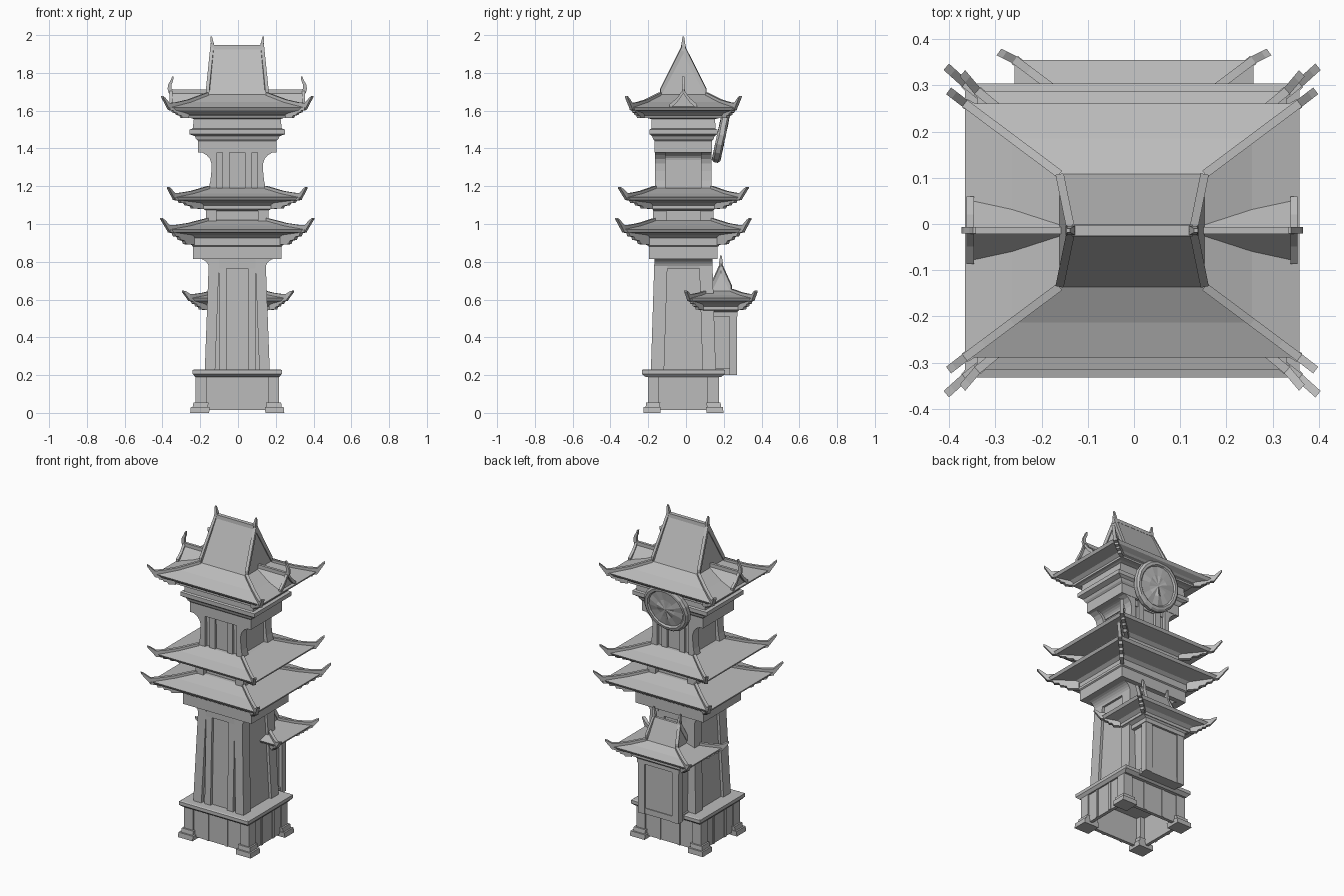
import bpy, bmesh, math, random
from mathutils import Vector, Matrix

old = bpy.data.objects.get("Cube")
if old:
    bpy.data.objects.remove(old)

stone = bpy.data.materials.new("plain_grey")
stone.use_nodes = True
grey = (0.5, 0.5, 0.5, 1)
stone.diffuse_color = grey
stone.node_tree.nodes["Principled BSDF"].inputs["Base Color"].default_value = grey

CX, CY = -0.004, -0.014        # tower axis
SIGNS = [(a, b) for a in (-1, 1) for b in (-1, 1)]


def finish(name, bm):
    bmesh.ops.recalc_face_normals(bm, faces=bm.faces)
    mesh = bpy.data.meshes.new(name)
    bm.to_mesh(mesh)
    bm.free()
    mesh.materials.append(stone)
    ob = bpy.data.objects.new(name, mesh)
    bpy.context.collection.objects.link(ob)
    return ob


def skin(name, rings, caps=True):
    """Bridge a list of point rings into a solid."""
    bm = bmesh.new()
    vs = [[bm.verts.new(p) for p in r] for r in rings]
    n = len(vs[0])
    for a, b in zip(vs, vs[1:]):
        for i in range(n):
            j = (i + 1) % n
            bm.faces.new((a[i], a[j], b[j], b[i]))
    if caps:
        bm.faces.new(vs[0])
        bm.faces.new(vs[-1])
    return finish(name, bm)


def rect(hx, hy, z, cx=CX, cy=CY):
    return [(cx + a * hx, cy + b * hy, z) for a, b in ((-1, -1), (1, -1), (1, 1), (-1, 1))]


def stack(name, levels, cx=CX, cy=CY):
    return skin(name, [rect(hx, hy, z, cx, cy) for hx, hy, z in levels])


def beam(name, pts, width):
    """Upright rib through (x, y, bottom, top) points."""
    d = Vector(pts[-1][:2]) - Vector(pts[0][:2])
    n = Vector((-d.y, d.x)).normalized() * width / 2
    skin(name, [[(x - n.x, y - n.y, lo), (x + n.x, y + n.y, lo),
                 (x + n.x, y + n.y, hi), (x - n.x, y - n.y, hi)] for x, y, lo, hi in pts])


def piers(name, low, high, w, d, z0, z1, cx=CX, cy=CY):
    """Four corner piers leaning between two half sizes."""
    for sx, sy in SIGNS:
        skin(name, [rect(w / 2, d / 2, z, cx + sx * (h[0] - w / 2), cy + sy * (h[1] - d / 2))
                    for h, z in ((low, z0), (high, z1))])


def roof(name, eave, top, tip, neck, ridge=None, cx=CX, cy=CY):
    """Concave hipped roof with corner ribs and stepped corner brackets."""
    (ex, ey, ez), (tx, ty, tz) = eave, top
    mid = ((ex + tx) / 2, (ey + ty) / 2, ez + (tz - ez) * 0.4)
    nx, ny, nz = neck
    levels = [(nx, ny, nz), (nx, ny, ez - 0.045), (nx + 0.02, ny + 0.02, ez - 0.03),
              (ex - 0.01, ey - 0.01, ez - 0.016), eave, mid, top]
    if ridge:
        levels.append((ridge[0], 0.008, ridge[1]))
    stack(name, levels, cx, cy)
    for sx, sy in SIGNS:
        def at(p, lo, hi):
            return (cx + sx * p[0], cy + sy * p[1], p[2] + lo, p[2] + hi)

        def mix(a, b, t):
            return [u + (v - u) * t for u, v in zip(a, b)]
        # Curved hip rib with an upswept tip
        beam(name + "_hip_rib", [at(top, -0.01, 0.012), at(mid, -0.01, 0.014),
             at(mix(mid, eave, 0.6), -0.01, 0.016), at(eave, -0.014, 0.022),
             at(mix(eave, tip, 0.65), -0.008, 0.012), at(tip, -0.005, 0.002)], 0.018)
        # Stepped bracket under the corner
        drop = ez - 0.012
        inner = (nx, ny, drop)
        outer = (ex, ey, drop)
        steps = [(0.0, 1), (0.35, 0.95), (0.4, 0.7), (0.58, 0.62), (0.62, 0.4),
                 (0.78, 0.35), (0.82, 0.12), (1.0, 0.06)]
        beam(name + "_corner_bracket",
             [at(mix(inner, outer, t), -(drop - nz) * k, 0.01) for t, k in steps], 0.022)
        # Steep gable rib
        if ridge:
            r = (ridge[0], 0, ridge[1])
            beam(name + "_gable_rib", [at(top, -0.01, 0.03), at(r, -0.03, 0.022)], 0.018)
    if ridge:
        for s in (-1, 1):
            x, z = cx + s * ridge[0], ridge[1]
            skin(name + "_finial", [rect(0.012, 0.011, z - 0.02, x, cy), rect(0.008, 0.01, z + 0.02, x, cy),
                                    rect(0.004, 0.004, z + 0.058, x + s * 0.006, cy)])


# Hollow plinth: walls, piers, feet and cornice
for s in (-1, 1):
    skin("plinth_wall", [rect(0.21, 0.01, z, CX, CY + s * 0.17) for z in (0.015, 0.2)])
    skin("plinth_wall", [rect(0.01, 0.17, z, CX + s * 0.203, CY) for z in (0.015, 0.2)])
    for k in (-1, 1):
        skin("plinth_rib", [rect(0.008, 0.012, z, CX + k * 0.065, CY + s * 0.173) for z in (0.015, 0.2)])
        skin("plinth_rib", [rect(0.012, 0.008, z, CX + s * 0.206, CY + k * 0.055) for z in (0.015, 0.2)])
piers("plinth_pier", (0.222, 0.188), (0.222, 0.188), 0.06, 0.06, 0, 0.2)
piers("plinth_foot", (0.249, 0.212), (0.246, 0.21), 0.1, 0.09, 0, 0.03)
piers("plinth_foot_cap", (0.236, 0.2), (0.232, 0.197), 0.08, 0.075, 0.03, 0.055)
stack("plinth_cornice", [(0.222, 0.2, 0.19), (0.236, 0.22, 0.206), (0.236, 0.22, 0.226), (0.228, 0.212, 0.23)])

# Lower shaft: recessed core, corner piers and slim pilasters
stack("lower_core", [(0.155, 0.15, 0.22), (0.135, 0.135, 0.82)])
piers("lower_pier", (0.172, 0.172), (0.15, 0.153), 0.055, 0.07, 0.22, 0.82)
for sx, sy in SIGNS:
    skin("lower_pilaster", [rect(0.02, 0.012, z, CX + sx * 0.077, CY + sy * y) for y, z in ((0.156, 0.22), (0.139, 0.82))])


def corbel(name, hx, hy, z0, rise, reach):
    """Quarter-round flare reaching out to both sides."""
    arc = [math.radians(a) for a in range(0, 91, 15)]
    stack(name, [(hx + reach * (1 - math.cos(a)), hy, z0 + rise * math.sin(a)) for a in arc])


corbel("lower_corbel", 0.15, 0.153, 0.765, 0.052, 0.055)
stack("lower_band", [(0.233, 0.182, 0.815), (0.233, 0.182, 0.88), (0.24, 0.19, 0.885), (0.24, 0.19, 0.9)])

# Two lower roofs with the neck between
roof("lower_roof", (0.362, 0.318, 0.972), (0.155, 0.15, 1.02), (0.402, 0.354, 1.03), (0.235, 0.187, 0.89))
stack("neck_core", [(0.11, 0.13, 1.0), (0.11, 0.13, 1.1)])
piers("neck_pier", (0.165, 0.16), (0.165, 0.16), 0.055, 0.07, 1.0, 1.1)
stack("neck_band", [(0.165, 0.155, 1.07), (0.187, 0.172, 1.085), (0.187, 0.172, 1.1)])
roof("middle_roof", (0.335, 0.302, 1.142), (0.15, 0.15, 1.19), (0.367, 0.34, 1.195), (0.187, 0.172, 1.08))

# Upper shaft with curved brackets and banded head
stack("upper_core", [(0.125, 0.13, 1.17), (0.118, 0.13, 1.4)])
for sy in (-1, 1):
    for sx in (-1, 1):
        prof = [(0.153, 1.18), (0.142, 1.23), (0.137, 1.28), (0.137, 1.32), (0.145, 1.345), (0.162, 1.365), (0.19, 1.38)]
        skin("upper_pier", [rect((x - 0.107) / 2, 0.028, z, CX + sx * (x + 0.107) / 2, CY + sy * 0.122) for x, z in prof])
        skin("upper_pilaster", [rect(0.018, 0.01, z, CX + sx * 0.06, CY + sy * 0.135) for z in (1.18, 1.39)])
corbel("upper_corbel", 0.125, 0.135, 1.34, 0.04, 0.065)
stack("upper_band", [(0.208, 0.152, 1.378), (0.208, 0.152, 1.44), (0.218, 0.16, 1.45), (0.225, 0.165, 1.465),
                     (0.254, 0.18, 1.476), (0.254, 0.18, 1.5), (0.236, 0.17, 1.505), (0.23, 0.168, 1.555),
                     (0.255, 0.205, 1.565), (0.26, 0.222, 1.575), (0.26, 0.222, 1.59)])

# Top roof
roof("top_roof", (0.362, 0.275, 1.618), (0.157, 0.122, 1.685), (0.397, 0.302, 1.675), (0.26, 0.215, 1.56),
     ridge=(0.132, 1.935))
stack("top_ridge", [(0.13, 0.014, 1.925), (0.13, 0.012, 1.947)])

# Side dormers on the top roof
for s in (-1, 1):
    def gable(x, hw, z0, z1):
        return [(CX + s * x, CY - hw, z0), (CX + s * x, CY + hw, z0), (CX + s * x, CY, z1)]
    skin("dormer", [gable(x, 0.07, 1.615, 1.7) for x in (0.13, 0.345)])
    skin("dormer_ridge", [rect(0.105, 0.008, z, CX + s * 0.245, CY) for z in (1.68, 1.712)])
    for k in (-1, 1):
        x = CX + s * 0.35
        skin("dormer_barge", [[(x + a, y, z + b) for a, b in ((-0.008, -0.01), (0.008, -0.01), (0.008, 0.014), (-0.008, 0.014))]
                              for y, z in ((CY + k * 0.073, 1.62), (CY + k * 0.035, 1.652), (CY, 1.7))])
    # Curled finial
    curl = [(0.35, 1.69, 0.012), (0.358, 1.715, 0.011), (0.356, 1.74, 0.009), (0.346, 1.76, 0.007), (0.341, 1.782, 0.003)]
    skin("dormer_finial", [rect(r, 0.007, z, CX + s * x, CY) for x, z, r in curl])

# Rear turret
TY = 0.185
stack("turret_core", [(0.12, 0.075, 0.2), (0.12, 0.075, 0.56)], 0, TY)
piers("turret_pier", (0.138, 0.085), (0.138, 0.085), 0.045, 0.04, 0.2, 0.53, 0, TY)
stack("turret_sill", [(0.13, 0.08, 0.2), (0.13, 0.08, 0.235)], 0, TY)
stack("turret_lintel", [(0.142, 0.088, 0.51), (0.142, 0.088, 0.535), (0.17, 0.1, 0.55), (0.17, 0.1, 0.57)], 0, TY)
roof("turret_roof", (0.258, 0.17, 0.608), (0.105, 0.055, 0.645), (0.292, 0.187, 0.645), (0.17, 0.1, 0.545),
     ridge=(0.085, 0.775), cx=0, cy=TY)

# Rear disc, tilted downward, with a worn face
random.seed(4)
bm = bmesh.new()
seg = 18
levels = [(0.138, 0), (0.15, 0.01), (0.15, 0.034), (0.138, 0.044), (0.122, 0.044), (0.115, 0.036), (0.06, 0.04)]
rows = []
for i, (r, h) in enumerate(levels):
    wob = 0.006 if i == 6 else 0.002
    rows.append([bm.verts.new((r * math.cos(t), r * math.sin(t), h + random.uniform(-wob, wob)))
                 for t in (2 * math.pi * k / seg for k in range(seg))])
for a, b in zip(rows, rows[1:]):
    for i in range(seg):
        bm.faces.new((a[i], a[(i + 1) % seg], b[(i + 1) % seg], b[i]))
bm.faces.new(rows[0])
hub = bm.verts.new((0, 0, 0.044))
for i in range(seg):
    bm.faces.new((rows[-1][i], rows[-1][(i + 1) % seg], hub))
disc = finish("rear_disc", bm)
disc.matrix_world = Matrix.Translation((CX, 0.166, 1.475)) @ Matrix.Rotation(math.radians(-102), 4, 'X')
